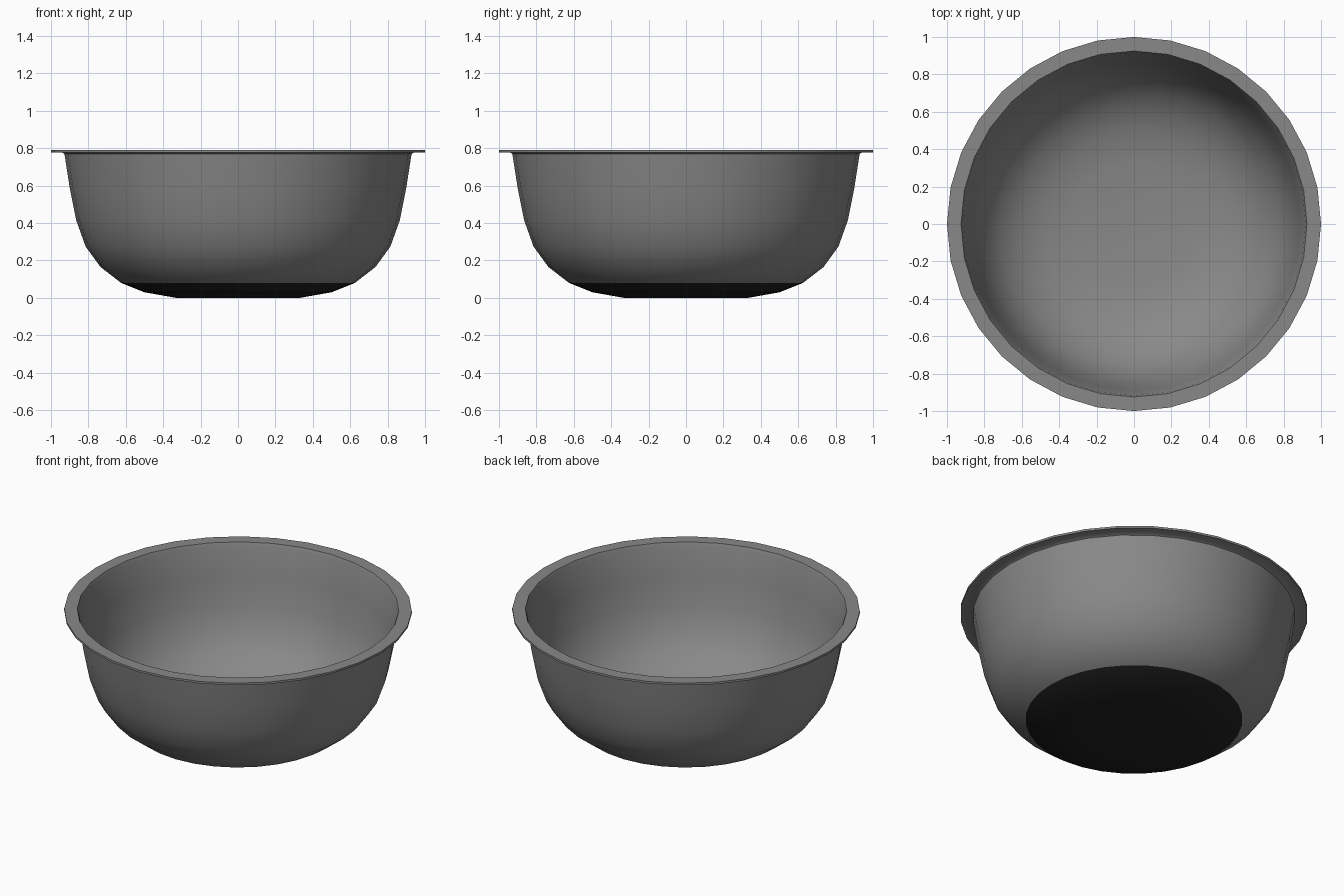
import bpy, bmesh, math

if "Cube" in bpy.data.objects:
    bpy.data.objects.remove(bpy.data.objects["Cube"])

SIDES = 32

def material(name, value):
    m = bpy.data.materials.new(name)
    m.diffuse_color = (value, value, value, 1)
    m.use_nodes = True
    m.node_tree.nodes["Principled BSDF"].inputs["Base Color"].default_value = m.diffuse_color
    return m

steel = material("grey steel", 0.25)
rubber = material("black rubber", 0.015)

# Closed half-section: outer wall, flat rim, inner wall
outer = [(0.0, 0.0), (0.33, 0.0), (0.50, 0.03), (0.625, 0.08), (0.735, 0.165),
         (0.815, 0.275), (0.865, 0.415), (0.90, 0.59), (0.928, 0.77)]
rim = [(0.94, 0.777), (1.0, 0.777), (1.0, 0.79), (0.925, 0.79), (0.917, 0.77)]
inner = [(0.889, 0.592), (0.854, 0.42), (0.805, 0.283), (0.727, 0.174),
         (0.62, 0.091), (0.498, 0.041), (0.33, 0.011), (0.0, 0.011)]
profile = outer + rim + inner

# Spin the section round the z axis
bm = bmesh.new()
verts = [bm.verts.new((r, 0, z)) for r, z in profile]
edges = [bm.edges.new(pair) for pair in zip(verts, verts[1:])]
bmesh.ops.spin(bm, geom=verts + edges, cent=(0, 0, 0), axis=(0, 0, 1),
               angle=math.tau, steps=SIDES, use_duplicate=False)
bmesh.ops.remove_doubles(bm, verts=bm.verts, dist=0.0005)
bmesh.ops.recalc_face_normals(bm, faces=bm.faces)

# Black non-slip base: the low faces that point down
for f in bm.faces:
    f.material_index = int(f.normal.z < -0.2 and max(v.co.z for v in f.verts) < 0.085)

mesh = bpy.data.meshes.new("mixing_bowl")
bm.to_mesh(mesh)
bm.free()
mesh.materials.append(steel)
mesh.materials.append(rubber)
bowl = bpy.data.objects.new("mixing_bowl", mesh)
bpy.context.collection.objects.link(bowl)
bpy.context.view_layer.objects.active = bowl
bowl.select_set(True)
bpy.ops.object.shade_smooth_by_angle(angle=math.radians(35))
